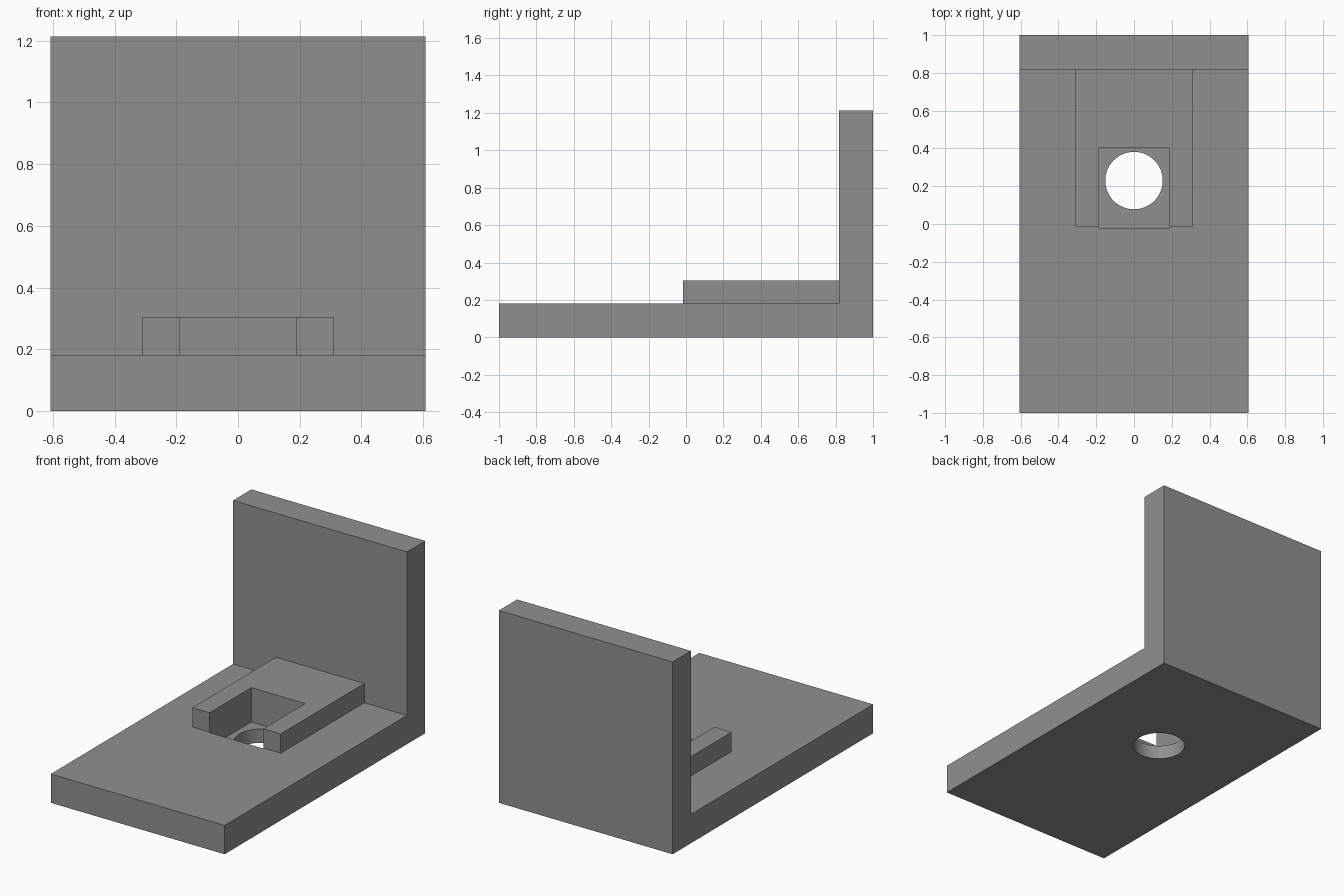
import bpy, bmesh, math

if "Cube" in bpy.data.objects:
    bpy.data.objects.remove(bpy.data.objects["Cube"])

grey = bpy.data.materials.new("mid grey")
grey.diffuse_color = (0.28, 0.28, 0.28, 1)
grey.use_nodes = True
grey.node_tree.nodes["Principled BSDF"].inputs["Base Color"].default_value = grey.diffuse_color


def make_object(name, bm):
    bmesh.ops.recalc_face_normals(bm, faces=bm.faces)
    mesh = bpy.data.meshes.new(name)
    bm.to_mesh(mesh)
    bm.free()
    mesh.materials.append(grey)
    obj = bpy.data.objects.new(name, mesh)
    bpy.context.collection.objects.link(obj)
    return obj


def prism(name, profile, axis, start, end):
    """Extrude a 2D profile along x (profile in y, z) or z (profile in x, y)."""
    bm = bmesh.new()
    place = (lambda a, b: (start, a, b)) if axis == "x" else (lambda a, b: (a, b, start))
    face = bm.faces.new([bm.verts.new(place(a, b)) for a, b in profile])
    out = bmesh.ops.extrude_face_region(bm, geom=[face])
    verts = [g for g in out["geom"] if isinstance(g, bmesh.types.BMVert)]
    d = end - start
    bmesh.ops.translate(bm, verts=verts, vec=(d, 0, 0) if axis == "x" else (0, 0, d))
    return make_object(name, bm)


def rect(x, y0, y1):
    return [(-x, y0), (x, y0), (x, y1), (-x, y1)]


def combine(target, tool, operation):
    """Apply a boolean, then remove the tool."""
    tool.hide_render = True
    mod = target.modifiers.new(operation, 'BOOLEAN')
    mod.operation, mod.solver, mod.object = operation, 'EXACT', tool
    bpy.context.view_layer.objects.active = target
    bpy.ops.object.modifier_apply(modifier=mod.name)
    bpy.data.objects.remove(tool)


# L-shaped base plate with upright back wall
T, H, W = 0.182, 1.214, 0.607
bracket = prism("angle_bracket",
                [(-1, 0), (1, 0), (1, H), (1 - T, H), (1 - T, T), (-1, T)], "x", -W, W)

# Raised pad reaching the back wall (sunk slightly into both for a clean union)
pad = prism("raised_pad", rect(0.309, -0.015, 0.9), "z", 0.1, 0.304)
combine(bracket, pad, 'UNION')

# Square pocket, open at the front of the pad and sunk into the plate
pocket = prism("pocket_cutter", rect(0.188, -0.021, 0.402), "z", 0.087, 0.5)
combine(bracket, pocket, 'DIFFERENCE')

# Round through hole in the pocket floor
R, CY, N = 0.152, 0.23, 64
circle = [(R * math.cos(2 * math.pi * i / N), CY + R * math.sin(2 * math.pi * i / N))
          for i in range(N)]
combine(bracket, prism("hole_cutter", circle, "z", -0.2, 0.5), 'DIFFERENCE')

# Smooth hole wall, sharp edges elsewhere
bpy.ops.object.select_all(action='DESELECT')
bracket.select_set(True)
bpy.context.view_layer.objects.active = bracket
bpy.ops.object.shade_smooth_by_angle(angle=math.radians(30))
